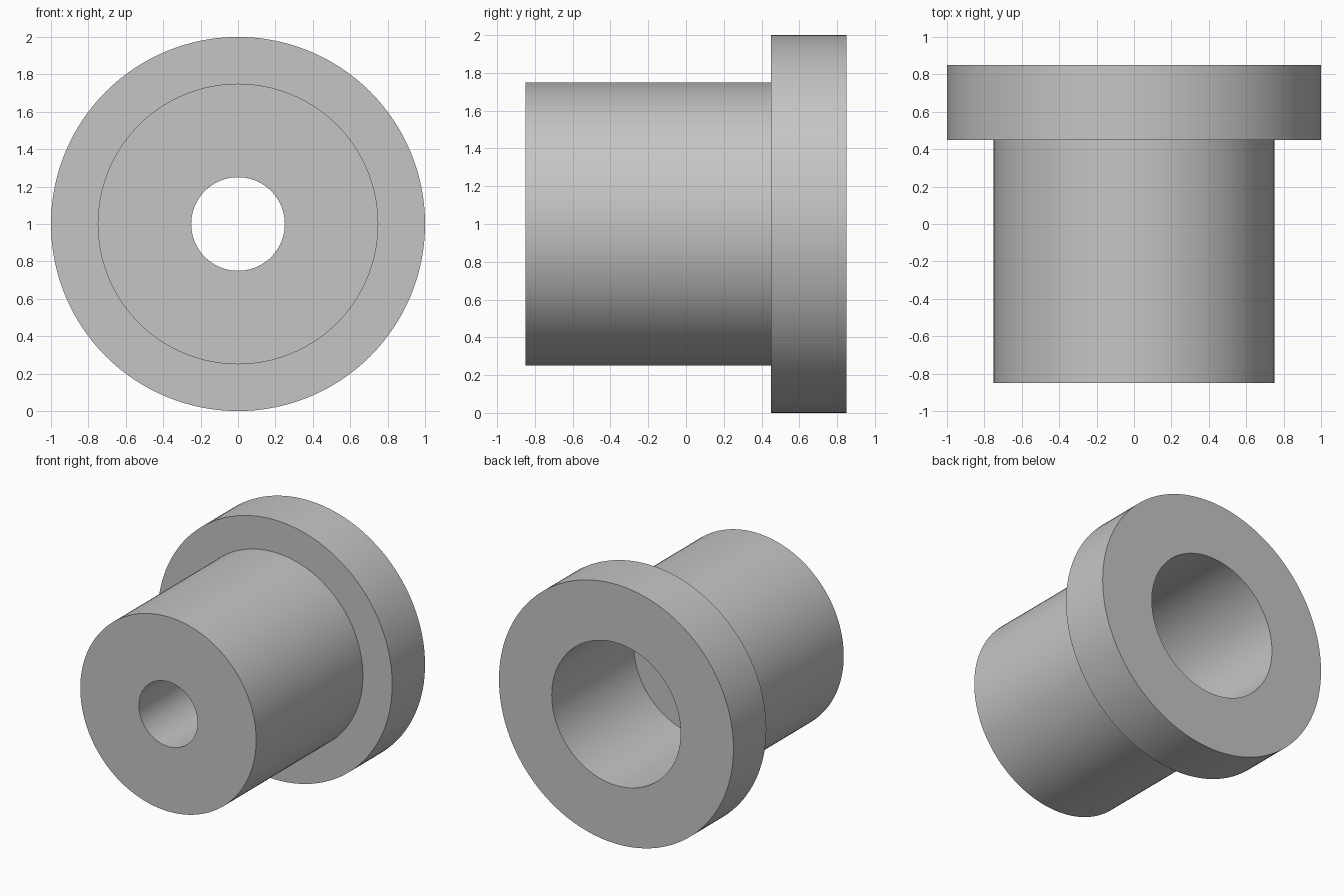
import bpy
import bmesh
import math
from mathutils import Vector

SEGMENTS = 128
AXIS_HEIGHT = 1.0

# Remove the default cube
cube = bpy.data.objects.get("Cube")
if cube:
    bpy.data.objects.remove(cube, do_unlink=True)

# Plain grey material
grey = bpy.data.materials.new("light grey")
grey.use_nodes = True
color = (0.56, 0.56, 0.56, 1.0)
grey.diffuse_color = color
grey.node_tree.nodes["Principled BSDF"].inputs["Base Color"].default_value = color

# Half section of the flanged bushing: (radius, y), a closed loop
body_front, flange_front, bore_floor, back = -0.85, 0.45, -0.15, 0.85
body_r, flange_r, bore_r, hole_r = 0.75, 1.0, 0.55, 0.25
section = [
    (hole_r, body_front), (body_r, body_front),
    (body_r, flange_front), (flange_r, flange_front),
    (flange_r, back), (bore_r, back),
    (bore_r, bore_floor), (hole_r, bore_floor),
]

# Revolve the section around the y axis
bm = bmesh.new()
verts = [bm.verts.new((r, y, 0)) for r, y in section]
edges = [bm.edges.new((v, verts[(i + 1) % len(verts)])) for i, v in enumerate(verts)]
bmesh.ops.spin(bm, geom=verts + edges, cent=Vector(), axis=Vector((0, 1, 0)),
               angle=math.tau, steps=SEGMENTS, use_merge=True)
bmesh.ops.remove_doubles(bm, verts=bm.verts, dist=0.0001)
bmesh.ops.recalc_face_normals(bm, faces=bm.faces)
bmesh.ops.translate(bm, verts=bm.verts, vec=(0, 0, AXIS_HEIGHT))

mesh = bpy.data.meshes.new("flanged_bushing")
bm.to_mesh(mesh)
bm.free()
mesh.materials.append(grey)
bushing = bpy.data.objects.new("flanged_bushing", mesh)
bpy.context.collection.objects.link(bushing)

# Smooth round walls, sharp rims
bpy.ops.object.select_all(action='DESELECT')
bushing.select_set(True)
bpy.context.view_layer.objects.active = bushing
bpy.ops.object.shade_smooth_by_angle(angle=math.radians(30))
